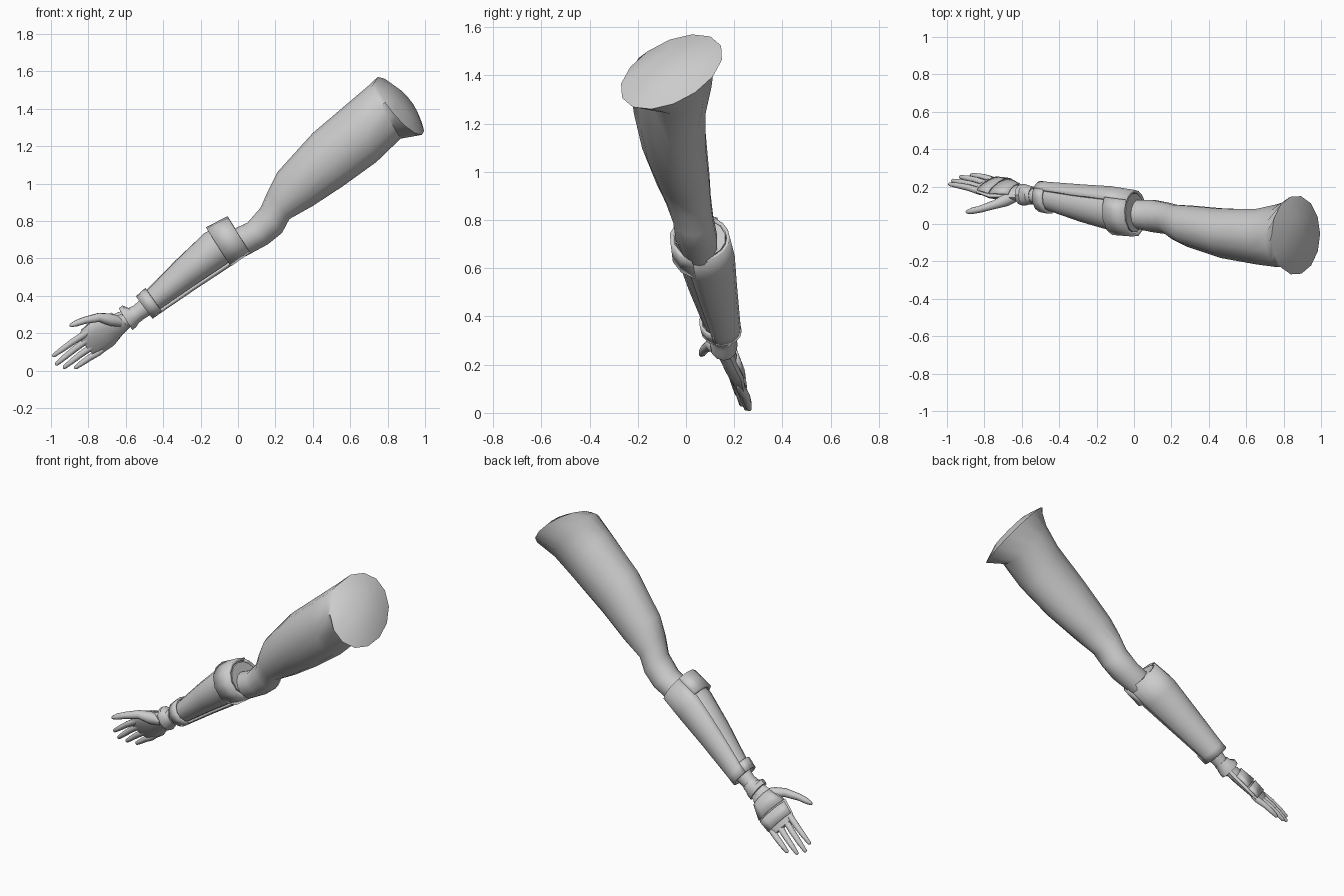
import bpy, bmesh, math
from mathutils import Vector as V

if "Cube" in bpy.data.objects:
    bpy.data.objects.remove(bpy.data.objects["Cube"])

grey = bpy.data.materials.new("plain grey")
grey.diffuse_color = (0.6, 0.6, 0.6, 1)
grey.use_nodes = True
grey.node_tree.nodes["Principled BSDF"].inputs["Base Color"].default_value = grey.diffuse_color


def sec(upper, lower, y0, y1, tilt=0.0):
    """Cross-section from its upper and lower (x, z) edge points and its depth range."""
    a = V((upper[0], (y0 + y1) / 2 + tilt, upper[1]))
    b = V((lower[0], (y0 + y1) / 2 - tilt, lower[1]))
    return (a + b) / 2, (a - b) / 2, V((0, (y1 - y0) / 2, 0))


def mix(s, t, f):
    return tuple(p.lerp(q, f) for p, q in zip(s, t))


def finish(ob, angle=35):
    ob.data.materials.append(grey)
    bpy.ops.object.select_all(action='DESELECT')
    ob.select_set(True)
    bpy.context.view_layer.objects.active = ob
    bpy.ops.object.shade_smooth_by_angle(angle=math.radians(angle))
    return ob


def loft(name, sections, n=12, arc=None, scale=1.0, thick=0.0, dome=None, angle=35):
    """Skin through sections; an arc (degrees) gives an open plate, thickened outward."""
    bm = bmesh.new()
    closed = arc is None
    count = n if closed else n + 1
    a0, a1 = (0, 360) if closed else arc
    rings = []
    for c, u, v in sections:
        ring = []
        for i in range(count):
            t = math.radians(a0 + (a1 - a0) * i / n)
            ring.append(bm.verts.new(c + (u * math.cos(t) + v * math.sin(t)) * scale))
        rings.append(ring)
    for r, s in zip(rings, rings[1:]):
        for i in range(n):
            j = (i + 1) % count
            bm.faces.new((r[i], r[j], s[j], s[i]))
    if closed and not thick:
        bm.faces.new(rings[0])
        if dome is None:
            bm.faces.new(rings[-1])
        else:
            # domed end: a shrunken ring, then a centre point
            c, u, v = sections[-1]
            mid = [bm.verts.new(c.lerp(p.co, 0.55) + dome * 0.8) for p in rings[-1]]
            tip = bm.verts.new(c + dome)
            for i in range(n):
                j = (i + 1) % n
                bm.faces.new((rings[-1][i], rings[-1][j], mid[j], mid[i]))
                bm.faces.new((mid[i], mid[j], tip))
    bmesh.ops.recalc_face_normals(bm, faces=bm.faces)
    # open plates: make the normals point away from the arm axis
    if thick:
        f = bm.faces[:][0]
        if f.normal.dot(f.calc_center_median() - sections[0][0]) < 0:
            bmesh.ops.reverse_faces(bm, faces=bm.faces[:])
    me = bpy.data.meshes.new(name)
    bm.to_mesh(me)
    bm.free()
    ob = bpy.data.objects.new(name, me)
    bpy.context.collection.objects.link(ob)
    if thick:
        m = ob.modifiers.new("thickness", 'SOLIDIFY')
        m.thickness, m.offset = thick, 1
    return finish(ob, angle)


def digit(name, pts, radii):
    """Tapered finger along a path, with a blunt tip."""
    pts = [V(p) for p in pts]
    tip = (pts[-1] - pts[-2]).normalized()
    pts.append(pts[-1] + tip * radii[-1] * 0.7)
    radii = list(radii) + [radii[-1] * 0.45]
    d = (pts[-1] - pts[0]).normalized()
    u = d.cross(V((0, 0.9, 0.43))).normalized()
    w = d.cross(u)
    loft(name, [(p, u * r, w * r) for p, r in zip(pts, radii)], n=8, angle=50)


# Upper arm, flaring to the tilted, domed shoulder end
rim = (V((0.865, -0.06, 1.415)), V((-0.118, 0.085, 0.155)), V((0.055, 0.195, 0.015)))
loft("upper_arm", [
    sec((-0.06, 0.74), (0.04, 0.61), -0.02, 0.13),
    sec((0.05, 0.79), (0.16, 0.675), -0.045, 0.13),
    sec((0.12, 0.87), (0.235, 0.735), -0.055, 0.115),
    sec((0.16, 0.96), (0.275, 0.81), -0.085, 0.105),
    sec((0.21, 1.06), (0.40, 0.88), -0.125, 0.10),
    sec((0.40, 1.27), (0.56, 0.985), -0.185, 0.085),
    sec((0.60, 1.44), (0.74, 1.115), -0.22, 0.085),
    sec((0.70, 1.525), (0.87, 1.24), -0.235, 0.11),
    rim], n=14, dome=V((0.035, -0.005, 0.025)))

# Forearm
F = [sec((-0.045, 0.805), (0.055, 0.645), -0.045, 0.165),
     sec((-0.18, 0.735), (-0.065, 0.56), -0.035, 0.185),
     sec((-0.33, 0.59), (-0.225, 0.455), 0.01, 0.195),
     sec((-0.50, 0.415), (-0.43, 0.315), 0.075, 0.21)]
loft("forearm", F, n=14)

# Guard shell on the back of the forearm, held by two front straps
shell_end = sec((-0.535, 0.385), (-0.465, 0.29), 0.08, 0.215)
loft("forearm_guard", F + [shell_end], n=9, arc=(30, 205), scale=1.03, thick=0.014)
loft("elbow_strap", [F[0], mix(F[0], F[1], 0.85)], n=7, arc=(195, 395), scale=1.06,
     thick=0.018, angle=30)
loft("wrist_strap", [mix(F[2], F[3], 0.92), shell_end], n=7, arc=(195, 395),
     scale=1.07, thick=0.012)

# Wrist and its collar
W = [sec((-0.50, 0.40), (-0.44, 0.315), 0.09, 0.20),
     sec((-0.56, 0.345), (-0.505, 0.275), 0.11, 0.19),
     sec((-0.64, 0.30), (-0.59, 0.23), 0.12, 0.20)]
loft("wrist", W)
loft("wrist_collar", [
    sec((-0.565, 0.345), (-0.51, 0.27), 0.105, 0.20),
    sec((-0.585, 0.335), (-0.53, 0.255), 0.105, 0.205),
    sec((-0.618, 0.348), (-0.545, 0.232), 0.098, 0.213),
    sec((-0.638, 0.332), (-0.565, 0.217), 0.10, 0.213)])

# Palm
back = V((-0.06, 0.89, 0.43))
P = [(V((-0.60, 0.16, 0.275)), V((-0.025, -0.02, 0.04)), back * 0.035),
     (V((-0.65, 0.17, 0.245)), V((-0.036, -0.028, 0.05)), back * 0.036),
     (V((-0.72, 0.187, 0.20)), V((-0.057, -0.042, 0.066)), back * 0.033),
     (V((-0.785, 0.203, 0.15)), V((-0.054, -0.036, 0.062)), back * 0.024),
     (V((-0.81, 0.21, 0.132)), V((-0.045, -0.03, 0.052)), back * 0.017)]
loft("palm", P)

# Two plates on the back of the hand
loft("hand_plate", [mix(P[0], P[1], 0.8), P[2]], n=4, arc=(25, 155),
     scale=1.04, thick=0.008)
loft("knuckle_plate", [mix(P[2], P[3], 0.1), P[3]], n=4, arc=(25, 155),
     scale=1.04, thick=0.008)

# Fingers: knuckle and tip of each, slightly bowed between
fingers = {"index_finger": ((-0.82, 0.174, 0.195), (-0.985, 0.213, 0.080)),
           "middle_finger": ((-0.81, 0.192, 0.162), (-0.97, 0.232, 0.035)),
           "ring_finger": ((-0.782, 0.212, 0.128), (-0.928, 0.252, 0.018)),
           "little_finger": ((-0.745, 0.230, 0.098), (-0.868, 0.262, 0.016))}
for name, (k, t) in fingers.items():
    k, t = V(k), V(t)
    root = k + (k - t) * 0.2
    path = [root, k, k.lerp(t, 0.4) + back * 0.006, k.lerp(t, 0.72) + back * 0.004, t]
    digit(name, path, (0.016, 0.020, 0.018, 0.016, 0.011))

# Thumb, with its fleshy base
digit("thumb", [(-0.63, 0.15, 0.262), (-0.685, 0.128, 0.272), (-0.745, 0.104, 0.284),
                (-0.82, 0.080, 0.268), (-0.865, 0.070, 0.253), (-0.892, 0.064, 0.243)],
      (0.030, 0.036, 0.025, 0.020, 0.018, 0.011))
